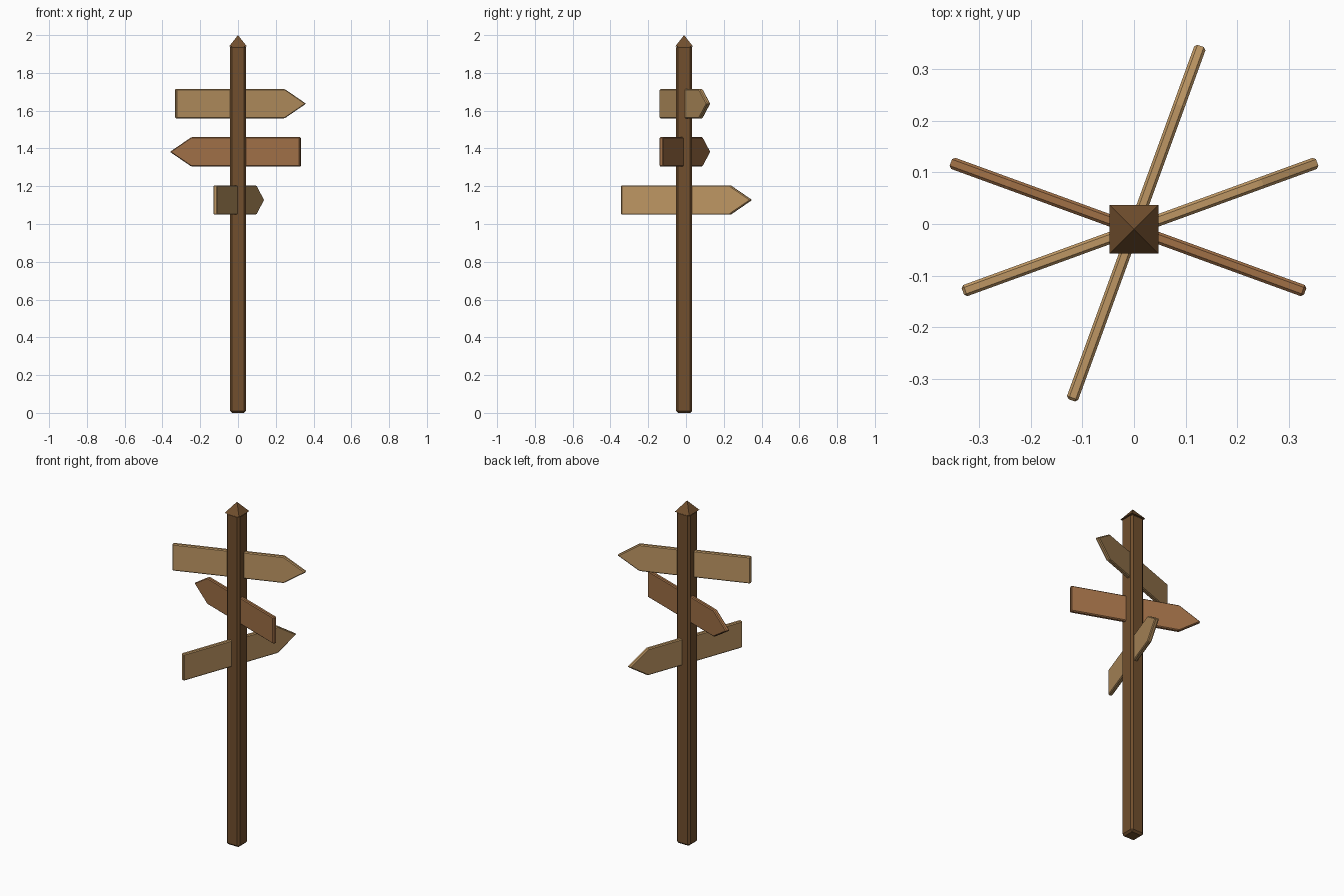
import bpy
import bmesh
from math import radians
from mathutils import Matrix

cube = bpy.data.objects.get("Cube")
if cube:
    bpy.data.objects.remove(cube, do_unlink=True)

POST_Y = -0.01


def material(name, rgb):
    mat = bpy.data.materials.new(name)
    mat.use_nodes = True
    colour = (*rgb, 1)
    mat.diffuse_color = colour
    mat.node_tree.nodes["Principled BSDF"].inputs["Base Color"].default_value = colour
    return mat


def add_object(name, bm, mat, location, turn=0, bevel=0):
    bmesh.ops.recalc_face_normals(bm, faces=bm.faces)
    mesh = bpy.data.meshes.new(name)
    bm.to_mesh(mesh)
    bm.free()
    mesh.materials.append(mat)
    obj = bpy.data.objects.new(name, mesh)
    bpy.context.collection.objects.link(obj)
    obj.location = location
    obj.rotation_euler.z = radians(turn)
    if bevel:
        mod = obj.modifiers.new("chamfer", "BEVEL")
        mod.width = bevel
        mod.segments = 1
        mod.limit_method = "ANGLE"
    return obj


def arrow_board(name, z, turn, mat):
    """Plank with a square tail and a pointed tip, passing through the post."""
    half, thick = 0.078, 0.023
    outline = [(-0.352, -half), (0.26, -half), (0.381, 0), (0.26, half), (-0.352, half)]
    bm = bmesh.new()
    face = bm.faces.new([bm.verts.new((x, -thick / 2, h)) for x, h in outline])
    side = bmesh.ops.extrude_face_region(bm, geom=[face])["geom"]
    verts = [v for v in side if isinstance(v, bmesh.types.BMVert)]
    bmesh.ops.translate(bm, verts=verts, vec=(0, thick, 0))
    add_object(name, bm, mat, (0, POST_Y, z), turn, bevel=0.005)


dark_wood = material("dark wood", (0.165, 0.078, 0.027))
pale_wood = material("pale wood", (0.51, 0.305, 0.125))
red_wood = material("reddish wood", (0.35, 0.16, 0.062))

# Square chamfered post
bm = bmesh.new()
bmesh.ops.create_cube(bm, size=1, matrix=Matrix.Diagonal((0.086, 0.086, 1.945, 1)))
add_object("post", bm, dark_wood, (0, POST_Y, 1.945 / 2), bevel=0.011)

# Pyramid cap
bm = bmesh.new()
bmesh.ops.create_cone(bm, cap_ends=True, segments=4, radius1=0.0665, radius2=0,
                      depth=0.06, matrix=Matrix.Rotation(radians(45), 4, "Z"))
add_object("post_cap", bm, dark_wood, (0, POST_Y, 1.97))

# Direction boards
arrow_board("upper_board", 1.637, 20, pale_wood)
arrow_board("middle_board", 1.382, 160, red_wood)
arrow_board("lower_board", 1.127, 70, pale_wood)
